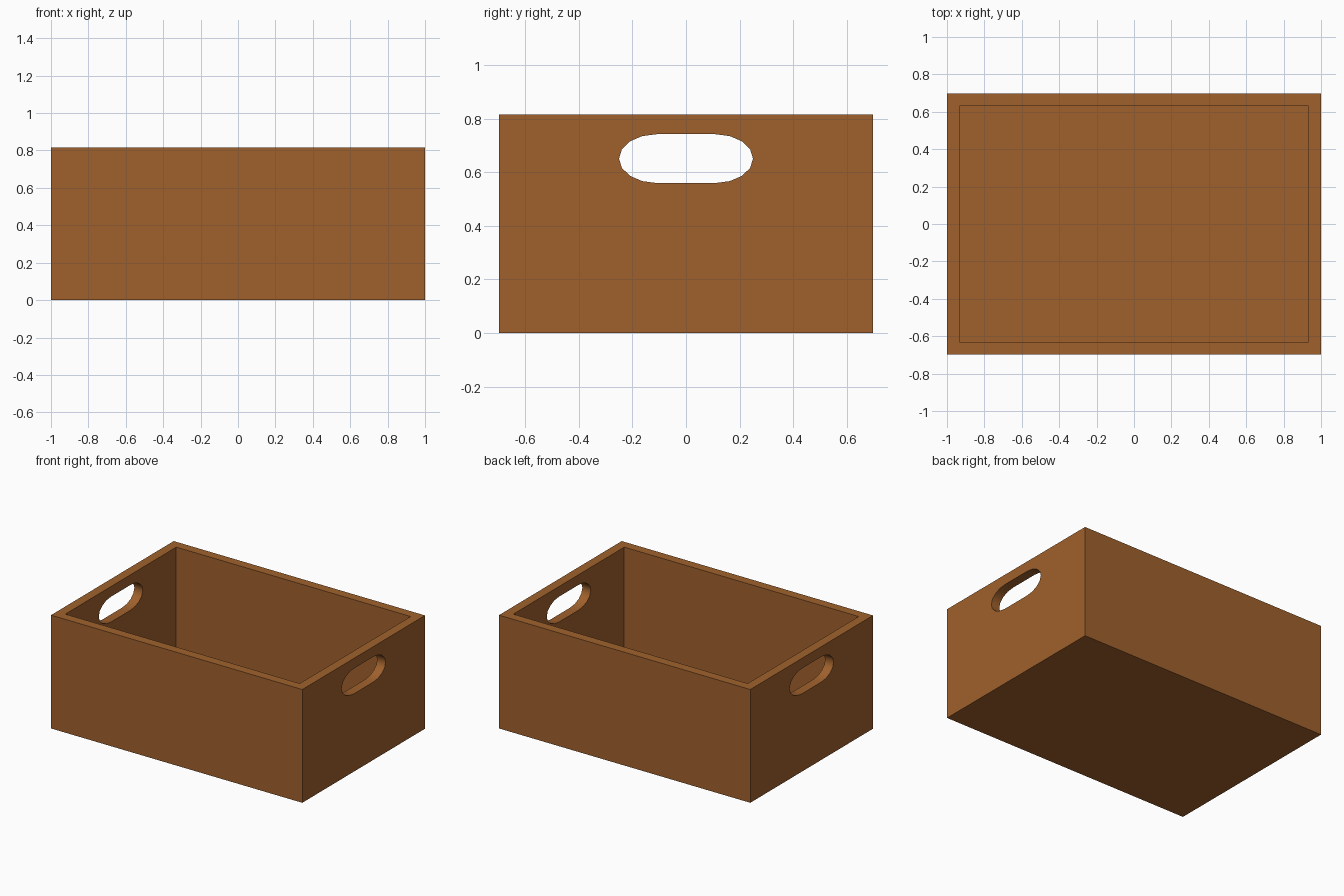
import bpy, bmesh
from math import sin, cos, pi, radians
from mathutils import Matrix

cube = bpy.data.objects.get("Cube")
if cube:
    bpy.data.objects.remove(cube, do_unlink=True)

LENGTH, WIDTH, HEIGHT = 2.0, 1.395, 0.815
WALL = 0.067

wood = bpy.data.materials.new("brown wood")
wood.use_nodes = True
wood.diffuse_color = (0.352, 0.120, 0.026, 1)
wood.node_tree.nodes["Principled BSDF"].inputs["Base Color"].default_value = wood.diffuse_color


def make_object(name, bm):
    bmesh.ops.recalc_face_normals(bm, faces=bm.faces)
    mesh = bpy.data.meshes.new(name)
    bm.to_mesh(mesh)
    bm.free()
    mesh.materials.append(wood)
    obj = bpy.data.objects.new(name, mesh)
    bpy.context.collection.objects.link(obj)
    return obj


def make_box(name, size, bottom):
    bm = bmesh.new()
    bmesh.ops.create_cube(bm, size=1)
    bmesh.ops.scale(bm, vec=size, verts=bm.verts)
    bmesh.ops.translate(bm, vec=(0, 0, bottom + size[2] / 2), verts=bm.verts)
    return make_object(name, bm)


def make_handle_cutter(name):
    # Flat top and bottom with half-ellipse ends, pushed through both end walls
    flat, end, half_height, centre_z, steps = 0.11, 0.14, 0.091, 0.651, 8
    bm = bmesh.new()
    ring = []
    for side in (1, -1):
        for i in range(steps + 1):
            a = -pi / 2 + pi * i / steps
            ring.append(bm.verts.new((-LENGTH, side * (flat + end * cos(a)),
                                      centre_z + side * half_height * sin(a))))
    face = bm.faces.new(ring)
    moved = bmesh.ops.extrude_face_region(bm, geom=[face], use_keep_orig=True)["geom"]
    bmesh.ops.transform(bm, matrix=Matrix.Translation((2 * LENGTH, 0, 0)),
                        verts=[v for v in moved if isinstance(v, bmesh.types.BMVert)])
    return make_object(name, bm)


# Solid crate block, hollowed out and pierced by the hand holes
crate = make_box("crate_body", (LENGTH, WIDTH, HEIGHT), 0)
cutters = [
    make_box("cavity_cutter", (LENGTH - 2 * WALL, WIDTH - 2 * WALL, HEIGHT), WALL),
    make_handle_cutter("handle_cutter"),
]

bpy.ops.object.select_all(action="DESELECT")
crate.select_set(True)
bpy.context.view_layer.objects.active = crate
for cutter in cutters:
    cutter.hide_render = True
    cut = crate.modifiers.new(cutter.name, "BOOLEAN")
    cut.operation = "DIFFERENCE"
    cut.solver = "EXACT"
    cut.object = cutter
    bpy.ops.object.modifier_apply(modifier=cut.name)
    bpy.data.objects.remove(cutter, do_unlink=True)

# Rounded hole ends are smooth, board edges stay sharp
bpy.ops.object.shade_smooth_by_angle(angle=radians(40))
